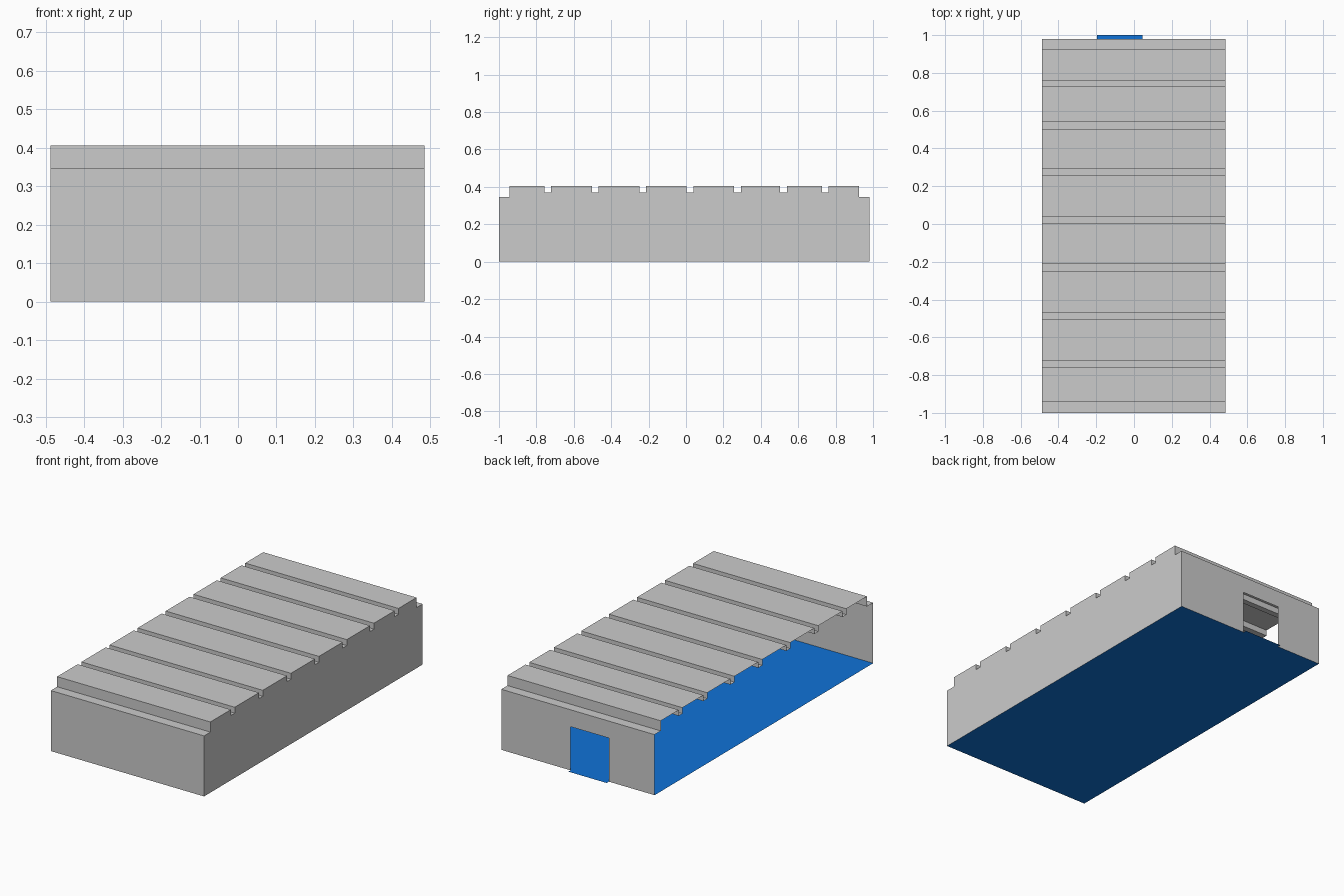
import bpy

if "Cube" in bpy.data.objects:
    bpy.data.objects.remove(bpy.data.objects["Cube"])

X0, X1 = -0.487, 0.485       # open side, closed side
Y0, Y1 = -1.0, 0.98          # front, back
EAVE, GROOVE, TOP = 0.347, 0.371, 0.405
DOOR_X0, DOOR_X1, DOOR_H = -0.197, 0.045, 0.25


def sheet(name, faces, mat=None):
    """Object from a list of polygons, each a list of points."""
    verts, polys = [], []
    for f in faces:
        polys.append(range(len(verts), len(verts) + len(f)))
        verts += f
    me = bpy.data.meshes.new(name)
    me.from_pydata(verts, [], [list(p) for p in polys])
    me.update()
    ob = bpy.data.objects.new(name, me)
    bpy.context.collection.objects.link(ob)
    if mat:
        me.materials.append(mat)
    return ob


# Stepped roof profile (y, z) from front to back
profile = [(Y0, EAVE), (-0.943, EAVE), (-0.943, TOP)]
for a, b in [(-0.757, -0.722), (-0.503, -0.468), (-0.249, -0.213), (0.004, 0.041),
             (0.256, 0.293), (0.503, 0.539), (0.727, 0.761)]:
    profile += [(a, TOP), (a, GROOVE), (b, GROOVE), (b, TOP)]
profile += [(0.924, TOP), (0.924, EAVE), (Y1, EAVE)]

# Folded roof sheet
sheet("roof", [[(X0, a[0], a[1]), (X1, a[0], a[1]), (X1, b[0], b[1]), (X0, b[0], b[1])]
               for a, b in zip(profile, profile[1:])])

# Side wall following the roof profile (the opposite side is open)
sheet("side_wall", [[(X1, Y0, 0), (X1, Y1, 0)] + [(X1, y, z) for y, z in reversed(profile)]])

# Front wall
sheet("front_wall", [[(X0, Y0, 0), (X1, Y0, 0), (X1, Y0, EAVE), (X0, Y0, EAVE)]])

# Back wall with doorway
outline = [(X1, 0), (DOOR_X1, 0), (DOOR_X1, DOOR_H), (DOOR_X0, DOOR_H),
           (DOOR_X0, 0), (X0, 0), (X0, EAVE), (X1, EAVE)]
sheet("back_wall", [[(x, Y1, z) for x, z in outline]])

# Blue floor with a threshold strip through the doorway
blue = bpy.data.materials.new("blue_floor")
blue.diffuse_color = (0.005, 0.17, 0.68, 1)
blue.use_nodes = True
blue.node_tree.nodes["Principled BSDF"].inputs["Base Color"].default_value = blue.diffuse_color
plan = [(X0, Y0), (X1, Y0), (X1, Y1), (DOOR_X1, Y1), (DOOR_X1, 1.0),
        (DOOR_X0, 1.0), (DOOR_X0, Y1), (X0, Y1)]
sheet("floor", [[(x, y, 0) for x, y in plan]], blue)
